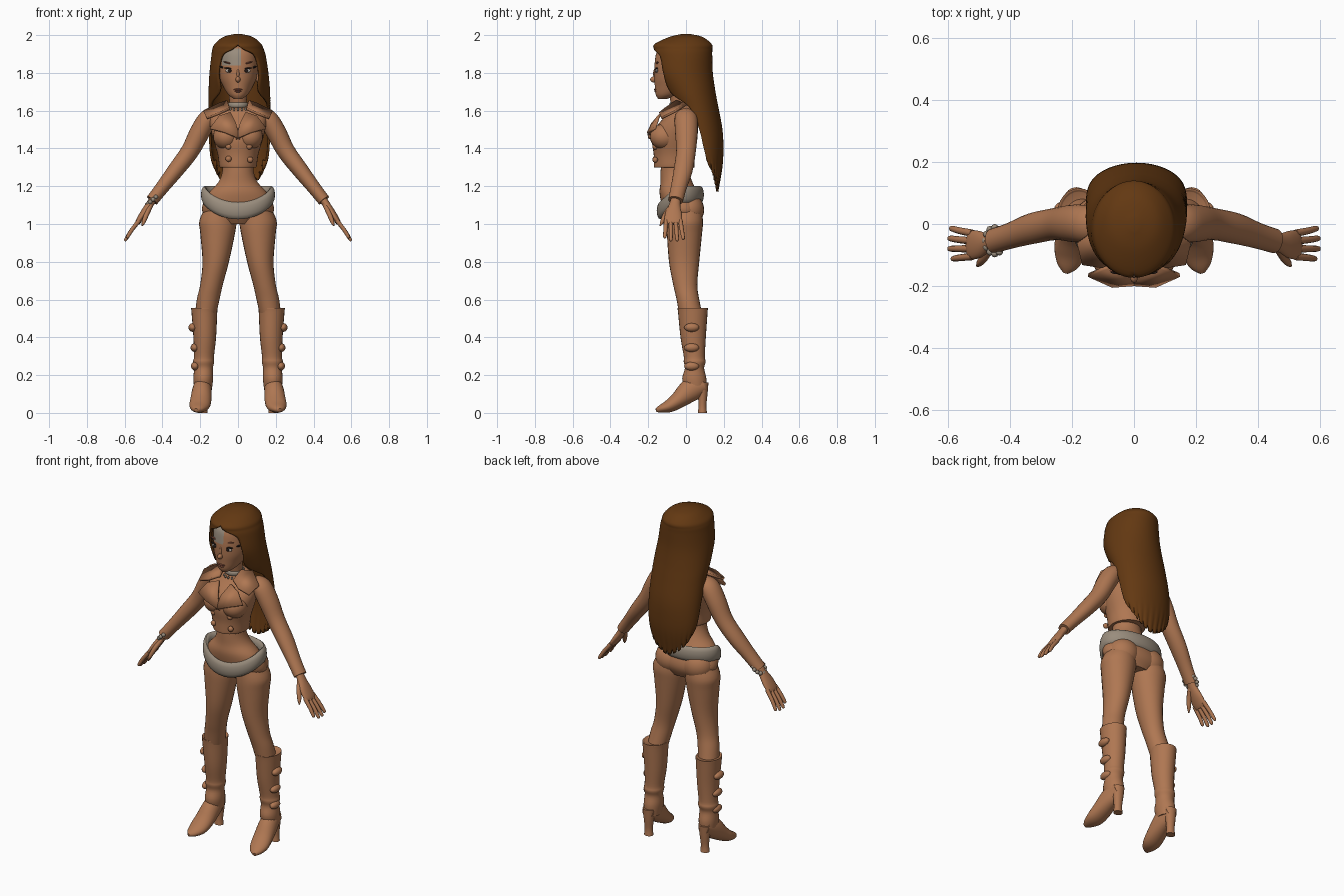
import bpy, bmesh, math
from mathutils import Vector, Matrix

cube = bpy.data.objects.get("Cube")
if cube:
    bpy.data.objects.remove(cube)


def material(name, *rgb):
    m = bpy.data.materials.new(name)
    m.use_nodes = True
    m.diffuse_color = (*rgb, 1)
    m.node_tree.nodes["Principled BSDF"].inputs["Base Color"].default_value = (*rgb, 1)
    return m


TAN = material("warm tan", 0.43, 0.185, 0.085)
HAIR = material("chestnut hair", 0.125, 0.04, 0.006)
GREY = material("soft grey", 0.32, 0.265, 0.205)
DARK = material("dark lash", 0.02, 0.012, 0.01)
WHITE = material("eye white", 0.5, 0.45, 0.4)
LIPS = material("rose lips", 0.26, 0.085, 0.05)


def finish(name, bm, *mats, angle=45):
    bmesh.ops.recalc_face_normals(bm, faces=bm.faces)
    me = bpy.data.meshes.new(name)
    bm.to_mesh(me)
    bm.free()
    for m in mats:
        me.materials.append(m)
    ob = bpy.data.objects.new(name, me)
    bpy.context.collection.objects.link(ob)
    bpy.ops.object.select_all(action="DESELECT")
    ob.select_set(True)
    bpy.context.view_layer.objects.active = ob
    bpy.ops.object.shade_smooth_by_angle(angle=math.radians(angle))
    return ob


def smooth_rows(rows, steps=4):
    """Catmull-Rom through the key rows."""
    out = []
    for i in range(len(rows) - 1):
        p = [rows[max(0, min(len(rows) - 1, i + k))] for k in (-1, 0, 1, 2)]
        for s in range(steps):
            t = s / steps
            out.append([0.5 * (2 * b + (c - a) * t + (2 * a - 5 * b + 4 * c - d) * t * t
                               + (3 * b - a - 3 * c + d) * t ** 3) for a, b, c, d in zip(*p)])
    return out + [list(rows[-1])]


def skin_grid(bm, grid, closed=True, caps=True):
    vs = [[bm.verts.new(p) for p in row] for row in grid]
    n = len(vs[0])
    for r, q in zip(vs, vs[1:]):
        for i in range(n if closed else n - 1):
            j = (i + 1) % n
            bm.faces.new((r[i], r[j], q[j], q[i]))
    if caps:
        bm.faces.new(vs[0][::-1])
        bm.faces.new(vs[-1])


def loft(name, rows, *mats, ref=None, n=24, side=1, steps=4):
    """Rows are x, y, z and two radii; rings are level unless ref gives their first axis."""
    rows = smooth_rows(rows, steps)
    grid = []
    for i, (x, y, z, ra, rb) in enumerate(rows):
        u, v = Vector((1, 0, 0)), Vector((0, 1, 0))
        if ref:
            a, b = rows[max(0, i - 1)], rows[min(len(rows) - 1, i + 1)]
            t = (Vector(b[:3]) - Vector(a[:3])).normalized()
            u = Vector(ref)
            u = (u - u.dot(t) * t).normalized()
            v = t.cross(u)
        ring = []
        for k in range(n):
            w = math.tau * k / n
            p = Vector((x, y, z)) + u * max(ra, 0.002) * math.cos(w) + v * max(rb, 0.002) * math.sin(w)
            ring.append((p.x * side, p.y, p.z))
        grid.append(ring)
    bm = bmesh.new()
    skin_grid(bm, grid)
    return finish(name, bm, *mats)


def blob(name, loc, size, mat, tilt=0, seg=16):
    bm = bmesh.new()
    m = Matrix.Translation(loc) @ Matrix.Rotation(tilt, 4, "Y") @ Matrix.Diagonal((*size, 1))
    bmesh.ops.create_uvsphere(bm, u_segments=seg, v_segments=seg // 2 + 2, radius=1, matrix=m)
    return finish(name, bm, mat, angle=80)


def band(name, path, wide, tall, mat):
    """Closed bulging band; path(a) gives a centre point, outward is horizontal."""
    bm, grid = bmesh.new(), []
    for i in range(48):
        a = math.tau * i / 48
        c = Vector(path(a))
        d = Vector((math.sin(a), -math.cos(a), 0))
        grid.append([c + d * wide * math.cos(w) + Vector((0, 0, tall * math.sin(w)))
                     for w in (math.tau * k / 12 for k in range(12))])
    skin_grid(bm, grid + grid[:1], caps=False)
    bmesh.ops.remove_doubles(bm, verts=bm.verts, dist=1e-5)
    return finish(name, bm, mat)


def plate(name, points, mat, side):
    bm = bmesh.new()
    bm.faces.new([bm.verts.new((x * side, y, z)) for x, y, z in points])
    ob = finish(name, bm, mat)
    ob.modifiers.new("thickness", "SOLIDIFY").thickness = 0.014
    ob.modifiers["thickness"].offset = 0


# Head, with the grey patch on one side of the forehead
head = loft("head", [(0, -.125, 1.662, .022, .022), (0, -.095, 1.685, .052, .065), (0, -.06, 1.73, .08, .105),
                     (0, -.045, 1.78, .1, .123), (0, -.04, 1.85, .106, .126), (0, -.035, 1.92, .1, .115),
                     (0, -.02, 1.96, .06, .07)], TAN, GREY, n=40, steps=6)
for f in head.data.polygons:
    c = f.center
    if -.09 < c.x < .012 and c.y < -.06 and 1.835 < c.z < 1.925:
        f.material_index = 1

# Face details
blob("nose", (0, -.168, 1.765), (.013, .022, .016), TAN)
blob("nose_bridge", (0, -.162, 1.795), (.008, .012, .03), TAN)
blob("upper_lip", (0, -.157, 1.712), (.024, .012, .006), LIPS)
blob("lower_lip", (0, -.155, 1.702), (.019, .013, .007), LIPS)


def face_y(x):
    return -.043 - .125 * math.sqrt(1 - (x / .104) ** 2)


for s, tag in ((1, "left"), (-1, "right")):
    blob(tag + "_eye", (s * .046, face_y(.046), 1.812), (.021, .007, .011), WHITE)
    blob(tag + "_iris", (s * .044, face_y(.044) - .004, 1.812), (.009, .005, .01), DARK)
    blob(tag + "_upper_lash", (s * .05, face_y(.05) - .003, 1.824), (.026, .007, .004), DARK, -s * .15)
    blob(tag + "_lash_wing", (s * .084, face_y(.084) - .002, 1.83), (.018, .007, .005), DARK, -s * .35)
    blob(tag + "_brow", (s * .052, face_y(.052), 1.853), (.028, .006, .004), LIPS, -s * .25)
    blob(tag + "_ear", (s * .105, -.03, 1.78), (.012, .02, .032), TAN)

# Long hair: a sheet wrapped round the head, open at the face and pointed at the tips
keys = [(2.0, 0, 0, .015, .02, 0), (1.985, 0, 0, .075, .085, 0), (1.95, 0, -.015, .118, .145, 0),
        (1.925, 0, -.017, .13, .15, 12), (1.89, .003, -.017, .138, .15, 38), (1.8, .005, -.012, .15, .148, 45),
        (1.7, .007, .02, .157, .13, 40), (1.62, .008, .05, .157, .115, 74), (1.5, .008, .08, .157, .107, 85),
        (1.4, .008, .1, .153, .092, 86), (1.3, .008, .11, .145, .077, 90), (1.17, .008, .13, .125, .035, 90)]
grid = []
for z, cx, cy, rx, ry, gap in smooth_rows(keys, 5):
    row, gap = [], math.radians(max(0, gap))
    drop = max(0, (1.45 - z) / .28)
    for i in range(49):
        v = i / 24 - 1
        a = math.pi + v * (math.pi - gap)
        jag = .14 * abs(v) ** 1.4 + .03 * (i % 4 == 0)
        row.append((cx + rx * math.sin(a), cy - ry * math.cos(a), z + drop * jag * min(1, drop)))
    grid.append(row)
bm = bmesh.new()
skin_grid(bm, grid, closed=False, caps=False)
bm.verts.ensure_lookup_table()
bm.faces.new(bm.verts[:49])
bmesh.ops.remove_doubles(bm, verts=bm.verts, dist=1e-4)
hair = finish("long_hair", bm, HAIR, angle=70)
solid = hair.modifiers.new("thickness", "SOLIDIFY")
solid.thickness, solid.offset = .012, 0

# Neck, choker and beads
loft("neck", [(0, -.01, 1.54, .07, .06), (0, -.02, 1.59, .052, .048), (0, -.035, 1.64, .046, .046),
              (0, -.045, 1.72, .05, .05)], TAN)
band("choker", lambda a: (.05 * math.sin(a), -.033 - .05 * math.cos(a), 1.63), .006, .013, GREY)
for i in range(-3, 4):
    a = i * .38
    blob("choker_bead", (.058 * math.sin(a), -.033 - .06 * math.cos(a), 1.607), (.006, .006, .009), GREY, seg=8)

# Hips and waist
loft("hips", [(0, -.06, 1.36, .085, .07), (0, -.06, 1.28, .083, .074), (0, -.05, 1.22, .105, .085),
              (0, -.04, 1.165, .155, .1), (0, -.02, 1.1, .188, .108), (0, -.01, 1.05, .18, .1),
              (0, -.005, 1.0, .11, .07)], TAN, n=36)
band("hip_wrap", lambda a: (.178 * math.sin(a), -.03 - .107 * math.cos(a),
                            1.155 - .085 * max(0, math.cos(a)) ** 1.4), .018, .045, GREY)

# Cropped jacket
loft("jacket", [(0, -.062, 1.3, .096, .106), (0, -.062, 1.31, .1, .108), (0, -.063, 1.37, .108, .108),
                (0, -.06, 1.45, .132, .12), (0, -.045, 1.52, .148, .108), (0, -.02, 1.58, .15, .08),
                (0, -.015, 1.615, .105, .06), (0, -.015, 1.635, .06, .05)], TAN, n=36)
for x, z in ((-.05, 1.41), (-.05, 1.345), (.06, 1.41), (.065, 1.34)):
    blob("jacket_button", (x, -.163, z), (.016, .014, .016), TAN, seg=12)

for s, tag in ((1, "left"), (-1, "right")):
    blob(tag + "_bust", (s * .062, -.115, 1.462), (.07, .076, .068), TAN, seg=24)
    blob(tag + "_seat", (s * .088, .012, 1.075), (.092, .084, .088), TAN, seg=24)
    plate(tag + "_lapel", [(.04, -.125, 1.59), (.1, -.145, 1.57), (.148, -.165, 1.505),
                           (.07, -.2, 1.485), (-.01, -.194, 1.45), (.01, -.178, 1.53)], TAN, s)
    plate(tag + "_collar", [(.055, -.05, 1.65), (.1, -.0, 1.635), (.182, -.06, 1.595),
                            (.165, -.13, 1.56), (.1, -.14, 1.585), (.045, -.11, 1.61)], TAN, s)
    # Sleeve, cuff and hand
    Y = (0, 1, 0)
    loft(tag + "_sleeve", [(.11, 0, 1.585, .045, .03), (.155, 0, 1.56, .06, .05), (.2, .002, 1.49, .06, .053),
                           (.255, 0, 1.385, .052, .048), (.33, -.015, 1.285, .05, .043),
                           (.4, -.038, 1.195, .042, .036), (.455, -.055, 1.125, .04, .033)], TAN, ref=Y, side=s)
    loft(tag + "_palm", [(.44, -.052, 1.145, .024, .021), (.47, -.06, 1.1, .03, .02), (.5, -.066, 1.055, .044, .019),
                         (.527, -.068, 1.015, .046, .015), (.535, -.068, 1.0, .036, .01)],
         TAN, ref=Y, side=s)
    for i in range(4):
        y = -.03 - .025 * i
        tip = -.012 - .034 * i
        long = (.92, 1, 1, .85)[i]
        end = Vector((.525, y, 1.015)).lerp(Vector((.6, tip, .91)), long)
        mid = Vector((.525, y, 1.015)).lerp(end, .5)
        loft(tag + "_finger", [(.522, y, 1.02, .012, .012), (mid.x + .004, mid.y, mid.z, .011, .011),
                               (*end.lerp(mid, .15), .009, .009), (*end, .003, .003)],
             TAN, ref=Y, side=s, n=10)
    loft(tag + "_thumb", [(.462, -.07, 1.1, .016, .014), (.482, -.105, 1.055, .015, .013),
                          (.498, -.125, 1.015, .011, .011), (.507, -.137, .99, .003, .003)],
         TAN, ref=Y, side=s, n=12)
    # Leg
    loft(tag + "_leg", [(.09, -.01, 1.1, .075, .085), (.106, -.006, 1.02, .098, .096), (.108, -.008, .95, .092, .093),
                        (.118, -.01, .8, .07, .08), (.14, -.004, .68, .06, .064), (.158, .01, .6, .06, .06),
                        (.175, .03, .5, .055, .062)], TAN, side=s)
    # Boot shaft, foot and heel
    loft(tag + "_boot_shaft", [(.178, .034, .548, .058, .07), (.178, .035, .555, .069, .08), (.178, .036, .53, .068, .078),
                               (.176, .038, .4, .06, .067), (.18, .044, .3, .053, .056), (.182, .046, .27, .056, .058),
                               (.183, .045, .235, .05, .051), (.184, .044, .18, .052, .064),
                               (.185, .05, .12, .046, .055)], TAN, side=s)
    loft(tag + "_boot_foot", [(.186, .095, .15, .036, .045), (.19, .03, .125, .05, .062), (.197, -.04, .068, .056, .045),
                              (.205, -.09, .036, .053, .034), (.215, -.135, .021, .034, .02),
                              (.221, -.157, .014, .01, .01)], TAN, ref=(1, 0, 0), side=s)
    loft(tag + "_boot_heel", [(.186, .085, .16, .038, .034), (.187, .088, .1, .03, .026),
                              (.188, .087, .04, .024, .021), (.188, .087, 0, .027, .024)], TAN, side=s, n=16)
    for z, x in ((.452, .24), (.345, .229), (.247, .227)):
        blob(tag + "_boot_buckle", (s * x, .03, z), (.022, .04, .023), TAN, s * .25)

# Bracelet of beads on the right wrist
for i in range(12):
    a = math.tau * i / 12
    blob("bracelet_bead", (-.45 + .03 * math.cos(a), -.054 + .042 * math.sin(a), 1.13 + .026 * math.cos(a)),
         (.012, .012, .012), GREY, seg=8)
